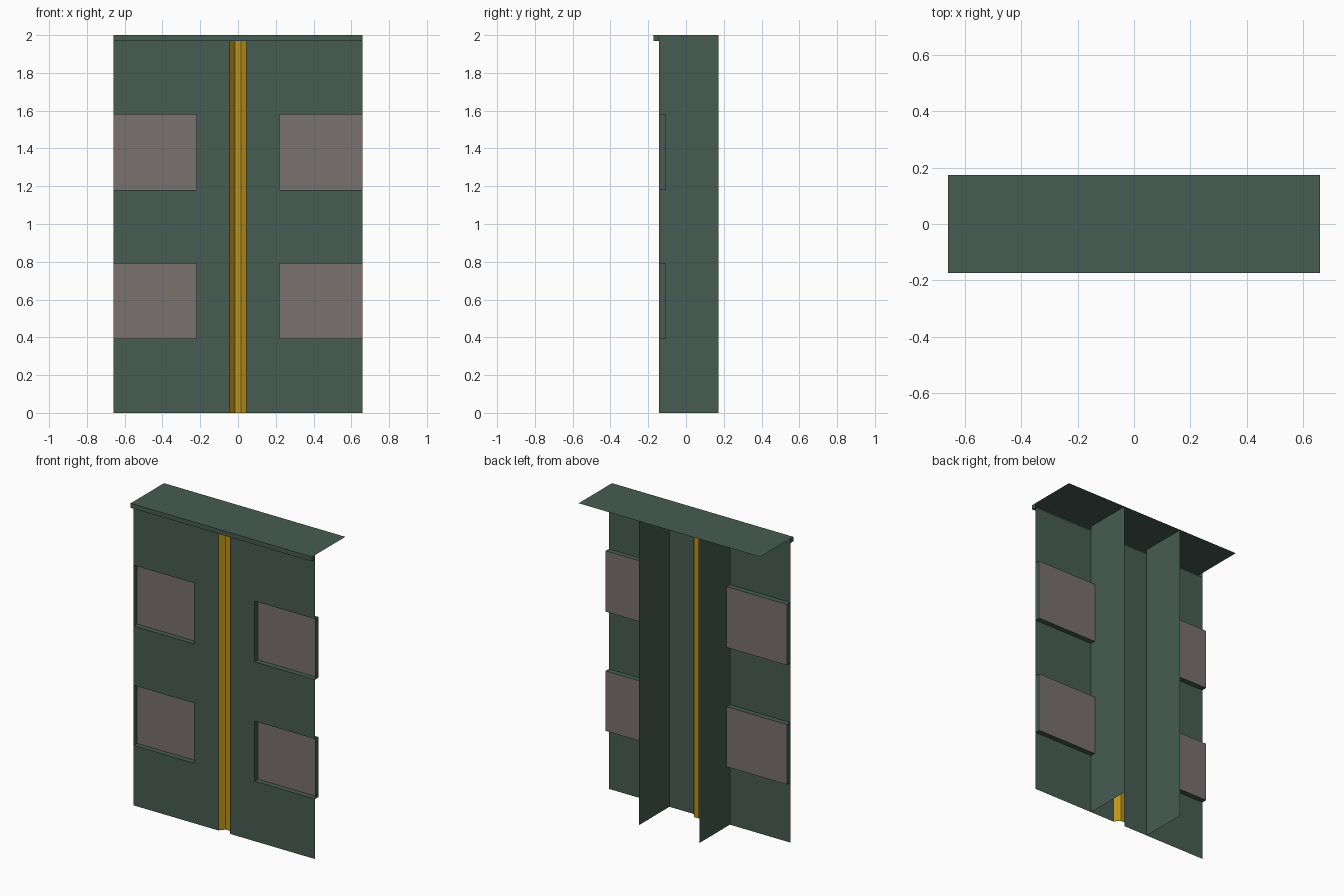
import bpy
import bmesh
from mathutils import Vector

if "Cube" in bpy.data.objects:
    bpy.data.objects.remove(bpy.data.objects["Cube"])

W, D, H = 0.66, 0.173, 2.0        # half width, half depth, height
FRONT, RECESS = -0.142, -0.107    # wall plane and recessed plane
TOP = 1.97                        # underside of the canopy lip
INNER, GROOVE, FLOOR = 0.22, 0.044, 0.015
ROWS = [(0.395, 0.79), (1.18, 1.58)]


def material(name, rgb):
    m = bpy.data.materials.new(name)
    m.diffuse_color = (*rgb, 1)
    m.use_nodes = True
    m.node_tree.nodes["Principled BSDF"].inputs["Base Color"].default_value = m.diffuse_color
    return m


green = material("dark_green", (0.061, 0.107, 0.084))
taupe = material("taupe", (0.19, 0.168, 0.162))
yellow = material("yellow", (0.50, 0.30, 0.01))


def sheet(name, sweeps, mat):
    """Open surface made of polylines, each swept along a vector."""
    bm = bmesh.new()
    for points, vec in sweeps:
        a = [bm.verts.new(p) for p in points]
        b = [bm.verts.new(Vector(p) + Vector(vec)) for p in points]
        for i in range(len(points) - 1):
            bm.faces.new((a[i], a[i + 1], b[i + 1], b[i]))
    bmesh.ops.remove_doubles(bm, verts=bm.verts, dist=1e-5)
    me = bpy.data.meshes.new(name)
    bm.to_mesh(me)
    bm.free()
    me.materials.append(mat)
    bpy.context.collection.objects.link(bpy.data.objects.new(name, me))


def upright(x0, x1, z0, z1, y):
    return [(x0, y, z0), (x1, y, z0)], (0, 0, z1 - z0)


for side, s in (("left", -1), ("right", 1)):
    a, b = sorted((s * INNER, s * W))
    # front wall with openings for the recessed panels
    c, d = sorted((s * GROOVE, s * INNER))
    wall = [upright(c, d, 0, TOP, FRONT)]
    for z0, z1 in ((0, ROWS[0][0]), (ROWS[0][1], ROWS[1][0]), (ROWS[1][1], TOP)):
        wall.append(upright(a, b, z0, z1, FRONT))
    sheet(f"front_wall_{side}", wall, green)

    # recessed panels and their surrounds
    for level, (z0, z1) in zip(("lower", "upper"), ROWS):
        loop = [(x, FRONT, z) for x, z in
                ((a, z0), (b, z0), (b, z1), (a, z1), (a, z0))]
        sheet(f"surround_{level}_{side}", [(loop, (0, RECESS - FRONT, 0))], green)
        sheet(f"panel_{level}_{side}", [upright(a, b, z0, z1, RECESS)], taupe)

    # rear fin
    fin = [(s * INNER, FRONT, 0), (s * INNER, D, 0)]
    sheet(f"rear_fin_{side}", [(fin[::s], (0, 0, H))], green)

# yellow centre groove
groove = [(-GROOVE, FRONT, 0), (-FLOOR, RECESS, 0), (FLOOR, RECESS, 0), (GROOVE, FRONT, 0)]
sheet("centre_groove", [(groove, (0, 0, TOP))], yellow)

# top canopy with front lip and closed lip ends
profile = [(-W, D, H), (-W, -D, H), (-W, -D, TOP), (-W, FRONT, TOP)]
canopy = [(profile, (2 * W, 0, 0))]
for s in (-1, 1):
    end = [(s * W, -D, TOP), (s * W, FRONT, TOP)]
    canopy.append((end[::s], (0, 0, H - TOP)))
sheet("canopy", canopy, green)
